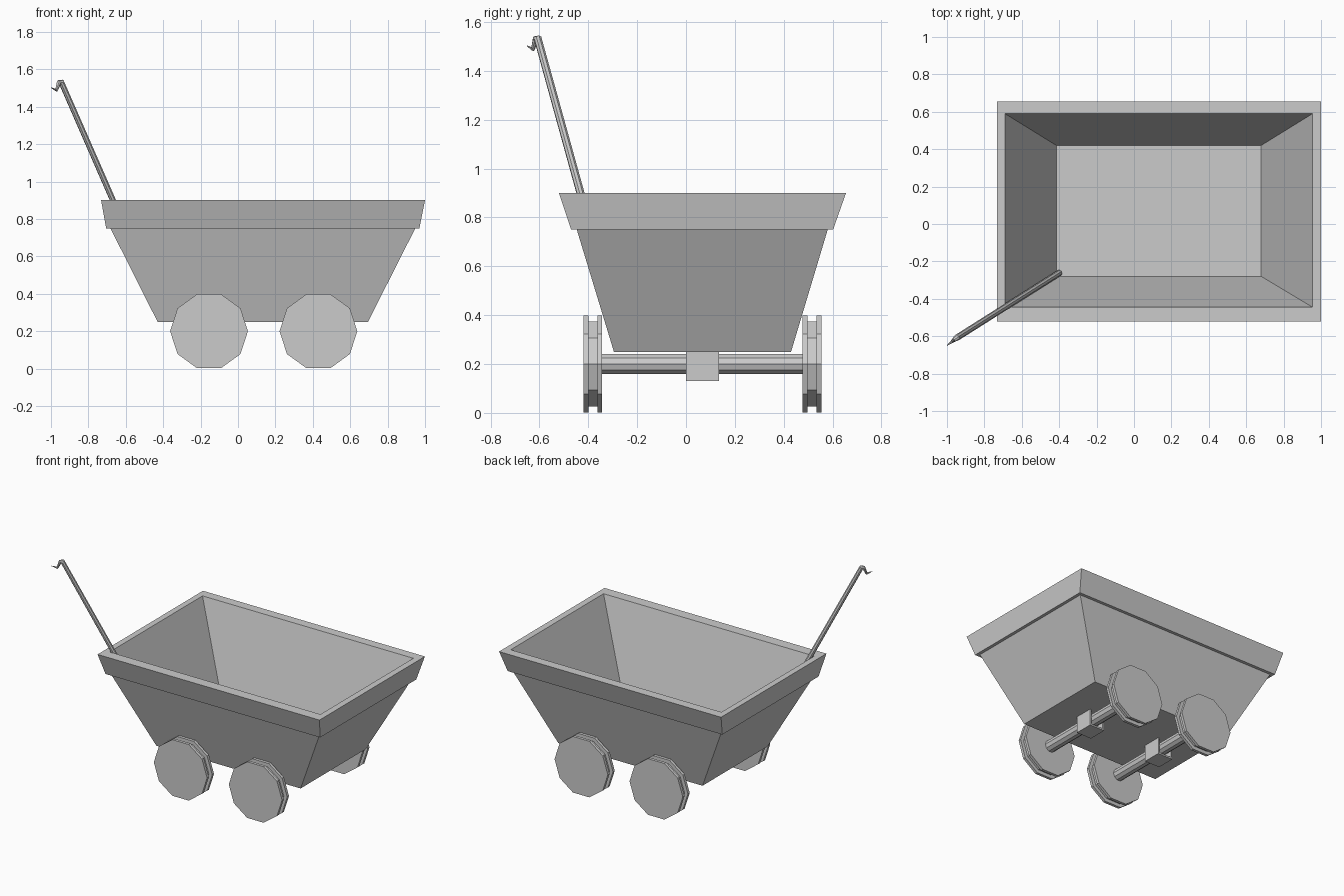
import bpy, bmesh, math

if "Cube" in bpy.data.objects:
    bpy.data.objects.remove(bpy.data.objects["Cube"])

CY = 0.067            # centre line between the wheels
WHEEL_Z = 0.2
AXLE_X = (-0.155, 0.43)


def make_object(name, bm):
    bmesh.ops.recalc_face_normals(bm, faces=bm.faces)
    mesh = bpy.data.meshes.new(name)
    bm.to_mesh(mesh)
    bm.free()
    obj = bpy.data.objects.new(name, mesh)
    bpy.context.collection.objects.link(obj)
    return obj


def loft(name, rings):
    """Bridge rings of equal length and cap both ends."""
    bm = bmesh.new()
    loops = [[bm.verts.new(p) for p in ring] for ring in rings]
    n = len(loops[0])
    for a, b in zip(loops, loops[1:]):
        for i in range(n):
            j = (i + 1) % n
            bm.faces.new((a[i], a[j], b[j], b[i]))
    bm.faces.new(loops[0])
    bm.faces.new(loops[-1])
    return make_object(name, bm)


def rect(x0, x1, y0, y1, z):
    return [(x0, y0, z), (x1, y0, z), (x1, y1, z), (x0, y1, z)]


def decagon(x, y, r):
    return [(x + r * math.cos(i * math.tau / 10), y,
             WHEEL_Z + r * math.sin(i * math.tau / 10)) for i in range(10)]


# Open tub: outer walls, overhanging rim, inner walls and floor
loft("tub", [
    rect(-0.43, 0.695, -0.295, 0.43, 0.25),
    rect(-0.682, 0.948, -0.447, 0.58, 0.75),
    rect(-0.705, 0.97, -0.47, 0.602, 0.75),
    rect(-0.732, 1.0, -0.52, 0.655, 0.90),
    rect(-0.69, 0.955, -0.445, 0.59, 0.90),
    rect(-0.415, 0.68, -0.28, 0.42, 0.27),
])

# Wheels with a grooved tread: (distance from centre line, radius)
wheel_profile = [(0.41, 0.208), (0.43, 0.208), (0.43, 0.182),
                 (0.467, 0.182), (0.467, 0.208), (0.487, 0.208)]
for end, x in zip(("left", "right"), AXLE_X):
    for side, s in (("front", -1), ("back", 1)):
        loft(f"wheel_{side}_{end}",
             [decagon(x, CY + s * d, r) for d, r in wheel_profile])

    # Axle
    loft(f"axle_{end}", [decagon(x, CY + s * 0.415, 0.043) for s in (-1, 1)])

    # U-shaped axle bracket under the tub
    w, t, zb, zt = 0.06, 0.012, 0.13, 0.255
    u = [(-w, zt), (-w, zb), (w, zb), (w, zt),
         (w - t, zt), (w - t, zb + t), (t - w, zb + t), (t - w, zt)]
    loft(f"bracket_{end}",
         [[(x + px, y, z) for px, z in u] for y in (0.0, 0.135)])

# Pull handle: straight rod in the tub corner, ending in a tapered hook
path = [(-0.40, -0.262, 0.285, 1.0), (-0.944, -0.606, 1.53, 1.0),
        (-0.957, -0.615, 1.53, 0.8), (-0.971, -0.627, 1.488, 0.5),
        (-1.0, -0.65, 1.502, 0.1)]
curve = bpy.data.curves.new("pull_handle", 'CURVE')
curve.dimensions = '3D'
curve.bevel_depth = 0.017
curve.bevel_resolution = 2
curve.use_fill_caps = True
spline = curve.splines.new('POLY')
spline.use_smooth = False
spline.points.add(len(path) - 1)
for pt, (x, y, z, r) in zip(spline.points, path):
    pt.co = (x, y, z, 1)
    pt.radius = r
handle = bpy.data.objects.new("pull_handle", curve)
bpy.context.collection.objects.link(handle)
